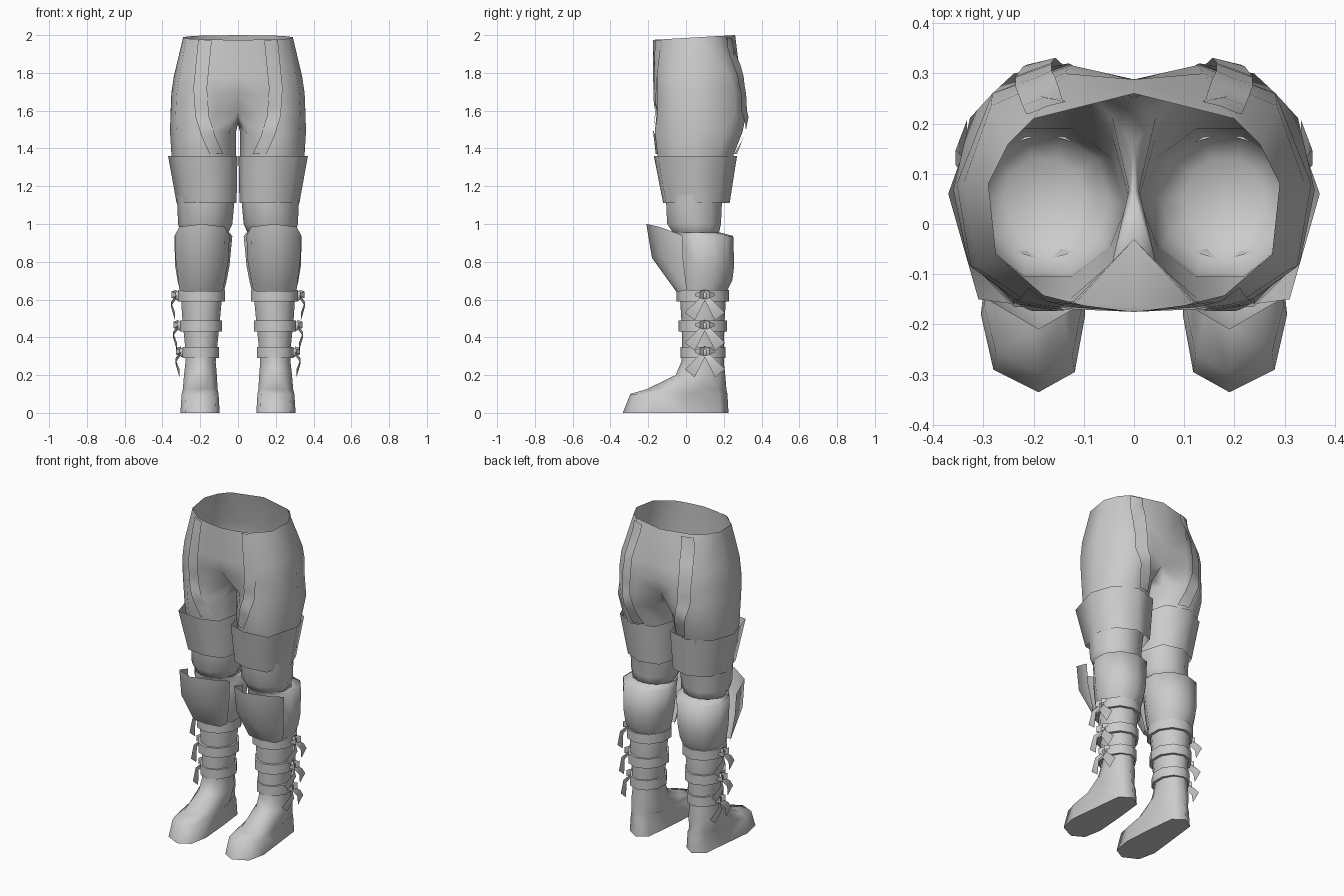
import bpy, bmesh, math
from mathutils import Vector
from mathutils.bvhtree import BVHTree

old = bpy.data.objects.get("Cube")
if old:
    bpy.data.objects.remove(old)

grey = bpy.data.materials.new("plain grey")
grey.use_nodes = True
COLOUR = (0.6, 0.6, 0.6, 1)
grey.diffuse_color = COLOUR
grey.node_tree.nodes["Principled BSDF"].inputs["Base Color"].default_value = COLOUR
parts = []


def oval(z, x0, x1, y0, y1, n=10, start=-90):
    """Ring of n points filling the given x and y range at height z."""
    a = [math.radians(start + 360 * k / n) for k in range(n)]
    mx = max(abs(math.cos(t)) for t in a)
    my = max(abs(math.sin(t)) for t in a)
    return [((x0 + x1) / 2 + (x1 - x0) / 2 * math.cos(t) / mx,
             (y0 + y1) / 2 + (y1 - y0) / 2 * math.sin(t) / my, z) for t in a]


def add_ring(bm, pts):
    return [bm.verts.new(p) for p in pts]


def bridge(bm, a, b, closed=True):
    n = len(a)
    for i in range(n if closed else n - 1):
        j = (i + 1) % n
        bm.faces.new((a[i], a[j], b[j], b[i]))


def finish(name, bm):
    bmesh.ops.recalc_face_normals(bm, faces=bm.faces)
    mesh = bpy.data.meshes.new(name)
    bm.to_mesh(mesh)
    bm.free()
    ob = bpy.data.objects.new(name, mesh)
    bpy.context.collection.objects.link(ob)
    mesh.materials.append(grey)
    mirror = ob.modifiers.new("mirror", 'MIRROR')
    mirror.merge_threshold = 0.001
    parts.append(ob)


def loft(name, rings, closed=True, cap=False):
    bm = bmesh.new()
    loops = [add_ring(bm, r) for r in rings]
    for a, b in zip(loops, loops[1:]):
        bridge(bm, a, b, closed)
    if cap:
        bm.faces.new(loops[-1])
    finish(name, bm)


# Trousers: half loops for the hips, then full rings for the leg, closed at the knee
waist = [(0, -.175), (.1, -.162), (.18, -.142), (.275, -.06),
         (.29, .08), (.25, .16), (.2, .21), (0, .26)]
hip = [(0, -.175), (.13, -.165), (.22, -.15), (.31, -.09),
       (.34, .08), (.285, .235), (.14, .3), (0, .288)]
pelvis = [(0, -.165), (.12, -.17), (.235, -.15), (.325, -.085),
          (.353, .08), (.282, .26), (.125, .316), (0, .288)]
seat = [(0, -.03), (.115, -.155), (.24, -.15), (.33, -.08),
        (.357, .08), (.282, .26), (.13, .32), (0, .25)]
bm = bmesh.new()
low = add_ring(bm, [(x, y, 1.985 + y * .058) for x, y in waist])
for z, outline in ((1.78, hip), (1.69, pelvis), (1.59, seat)):
    ring = add_ring(bm, [(x, y, z) for x, y in outline])
    bridge(bm, low, ring, False)
    low = ring
low += add_ring(bm, [(0, .16, 1.53), (0, .06, 1.535)])
for spec in [(1.49, .01, .36, -.165, .3), (1.36, .01, .352, -.15, .25),
             (1.11, .02, .322, -.105, .19), (1.0, .03, .317, -.1, .185),
             (.955, .05, .305, -.07, .175), (.915, .1, .26, -.02, .13)]:
    ring = add_ring(bm, oval(*spec, start=-144))
    bridge(bm, low, ring)
    low = ring
bm.faces.new(low)
surface = BVHTree.FromBMesh(bm)
finish("trousers", bm)


# Thin straps laid on the trousers, front and back
def strap(name, path, side, gap):
    rows = []
    for (xa, za), (xb, zb) in zip(path, path[1:]):
        for k in range(4):
            x, z = xa + (xb - xa) * k / 4, za + (zb - za) * k / 4
            row = []
            for w in (-.036, 0, .036):
                hit = surface.ray_cast(Vector((x + w, side, z)), Vector((0, -side, 0)))[0]
                if hit:
                    row.append((hit.x, hit.y + side * gap, hit.z))
            if len(row) == 3:
                rows.append(row)
    loft(name, rows, closed=False)


strap("front_strap", [(.175, 1.972), (.2, 1.72), (.19, 1.57), (.155, 1.46), (.1, 1.34)], -1, .009)
strap("back_strap", [(.172, 1.985), (.2, 1.78), (.2, 1.6), (.17, 1.46), (.14, 1.34)], 1, .016)

# Flared thigh cuff
cuff = [(.37, .06), (.32, .2), (.19, .27), (.05, .23),
        (.003, .06), (.04, -.13), (.16, -.17), (.31, -.15)]
loft("thigh_cuff", [[(x, y, 1.36) for x, y in cuff],
                    [(.005 + x * .865, .055 + (y - .05) * .8, 1.11) for x, y in cuff]])

# Calf wrap with a flat collar around the knee
loft("calf_wrap", [oval(.955, .047, .308, -.073, .18), oval(.937, .03, .337, -.06, .25),
                   oval(.78, .045, .333, -.055, .255), oval(.7, .06, .32, -.05, .245),
                   oval(.64, .075, .305, -.04, .215)])

# Knee guard: bent plate, its rows running from the inner to the outer edge
guard = []
for z, lift, xs, ys in [(.94, .06, (.045, .07, .19, .31, .335), (-.02, -.14, -.21, -.14, -.02)),
                        (.81, .01, (.05, .075, .19, .31, .33), (-.015, -.12, -.18, -.12, -.015)),
                        (.65, -.01, (.08, .1, .19, .285, .31), (.005, -.035, -.05, -.035, .005))]:
    guard.append([(x, y, z + lift * (0, .75, 1, .75, 0)[i])
                  for i, (x, y) in enumerate(zip(xs, ys))])
loft("knee_guard", guard, closed=False)

# Boot: shaft rings, then the foot outline
sole = [(.19, -.335), (.28, -.29), (.305, -.18), (.285, 0), (.265, .18),
        (.195, .225), (.13, .18), (.11, 0), (.097, -.18), (.118, -.295)]
toe_line = [(.195 + (x - .195) * .94, -.05 + (y + .05) * (.86 if y < 0 else .98), .1)
            for x, y in sole]
loft("boot", [oval(.86, .08, .29, -.03, .18), oval(.66, .08, .305, -.035, .215),
              oval(.5, .095, .295, -.025, .205), oval(.35, .11, .28, -.02, .2),
              oval(.27, .118, .278, -.025, .2), oval(.2, .112, .286, -.055, .208),
              oval(.125, .108, .292, -.21, .214), toe_line,
              [(x, y, 0) for x, y in sole]], cap=True)

# Ankle bands, each with a bow on the outer side
bands = [("upper", .62, .07, .318, -.05, .228), ("middle", .46, .085, .308, -.04, .218),
         ("lower", .32, .1, .295, -.03, .21)]
for label, z, x0, x1, y0, y1 in bands:
    loft(label + "_band", [oval(z + h, x0 + d, x1 - d, y0 + d, y1 - d)
                           for h, d in ((.03, .02), (.03, 0), (-.03, 0), (-.03, .02))])
    knot = Vector((x1 + .003, .1, z))
    for side, word in ((-1, "front"), (1, "back")):
        # Hanging ribbon tail, bulging outwards
        rows = []
        for t, out in ((0, 0), (.4, .034), (1, .012)):
            c = knot + Vector((out, side * .08 * t, -.11 * t))
            w = Vector((0, .026, side * .021)) * (.35 + .65 * t)
            rows.append([c - w, c + w])
        loft(f"{label}_{word}_tail", rows, closed=False)
        # Short loop above the tail
        rows = []
        for t, out in ((0, .004), (.5, .03), (1, .008)):
            c = knot + Vector((out, side * .05 * t, .006))
            w = Vector((0, 0, .026 - .018 * t))
            rows.append([c - w, c + w])
        loft(f"{label}_{word}_loop", rows, closed=False)
    loft(label + "_knot", [oval(z + h, knot.x - r, knot.x + r, .1 - r, .1 + r, 6)
                           for h, r in ((.024, .003), (.01, .014), (-.01, .014), (-.024, .003))],
         cap=True)

# Smooth shading with the hard edges kept
bpy.ops.object.select_all(action='DESELECT')
for ob in parts:
    ob.select_set(True)
bpy.context.view_layer.objects.active = parts[0]
bpy.ops.object.shade_smooth_by_angle(angle=math.radians(82))
